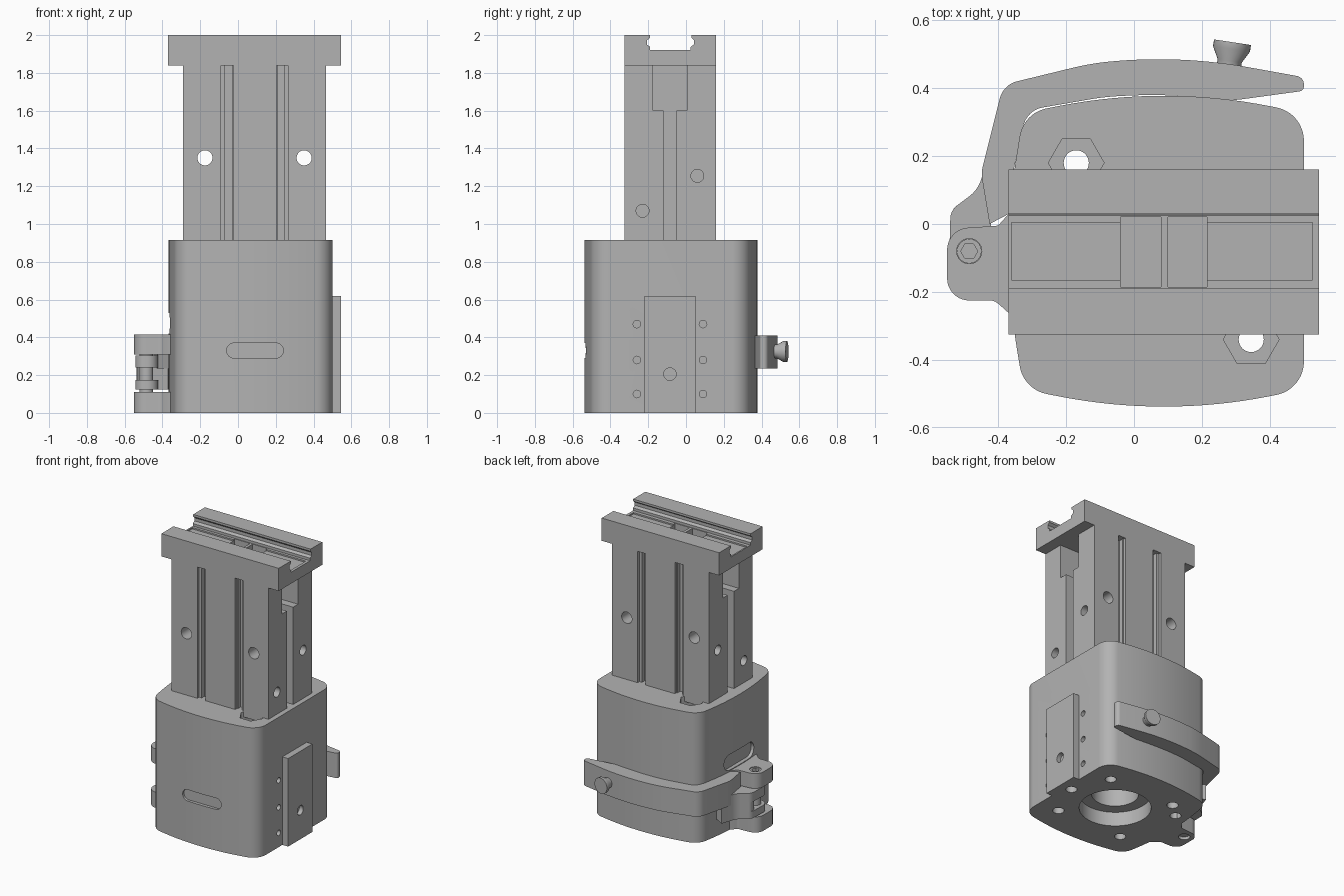
import bpy, bmesh, math
from mathutils import Vector

if "Cube" in bpy.data.objects:
    bpy.data.objects.remove(bpy.data.objects["Cube"], do_unlink=True)

GREY = (0.45, 0.45, 0.45, 1)
grey = bpy.data.materials.new("plain_grey")
grey.use_nodes = True
grey.diffuse_color = GREY
grey.node_tree.nodes["Principled BSDF"].inputs["Base Color"].default_value = GREY


def fillet(corners, steps=10):
    """Round each (x, y, radius) corner of a closed outline."""
    out, n = [], len(corners)
    for i, c in enumerate(corners):
        p = Vector(c[:2])
        r = c[2] if len(c) > 2 else 0
        a = (Vector(corners[i - 1][:2]) - p).normalized()
        b = (Vector(corners[(i + 1) % n][:2]) - p).normalized()
        if r == 0:
            out.append(p)
            continue
        half = a.angle(b) / 2
        centre = p + (a + b).normalized() * (r / math.sin(half))
        start = p + a * (r / math.tan(half)) - centre
        end = p + b * (r / math.tan(half)) - centre
        for k in range(steps + 1):
            t = k / steps
            sweep = math.pi - 2 * half
            v = (start * math.sin((1 - t) * sweep) + end * math.sin(t * sweep)) / math.sin(sweep)
            out.append(centre + v)
    return out


def rect(x0, x1, y0, y1, r=0):
    return fillet([(x0, y0, r), (x1, y0, r), (x1, y1, r), (x0, y1, r)])


def ring(x, y, r, sides=32):
    return [(x + r * math.cos(math.tau * k / sides), y + r * math.sin(math.tau * k / sides))
            for k in range(sides)]


def prism(name, outline, lo, hi, axis="z"):
    """Extrude a flat outline between lo and hi along an axis."""
    place = {"x": lambda a, b, c: (c, a, b), "y": lambda a, b, c: (a, c, b),
             "z": lambda a, b, c: (a, b, c)}[axis]
    bm = bmesh.new()
    low = [bm.verts.new(place(p[0], p[1], lo)) for p in outline]
    high = [bm.verts.new(place(p[0], p[1], hi)) for p in outline]
    bm.faces.new(low)
    bm.faces.new(high)
    n = len(outline)
    for i in range(n):
        j = (i + 1) % n
        bm.faces.new((low[i], low[j], high[j], high[i]))
    bmesh.ops.recalc_face_normals(bm, faces=bm.faces)
    mesh = bpy.data.meshes.new(name)
    bm.to_mesh(mesh)
    bm.free()
    mesh.materials.append(grey)
    obj = bpy.data.objects.new(name, mesh)
    bpy.context.collection.objects.link(obj)
    return obj


def activate(obj):
    bpy.ops.object.select_all(action="DESELECT")
    obj.select_set(True)
    bpy.context.view_layer.objects.active = obj


def cut(obj, *prism_args):
    cutter = prism("cutter", *prism_args)
    cutter.hide_render = True
    mod = obj.modifiers.new("cut", "BOOLEAN")
    mod.operation, mod.solver, mod.object = "DIFFERENCE", "EXACT", cutter
    activate(obj)
    bpy.ops.object.modifier_apply(modifier=mod.name)
    bpy.data.objects.remove(cutter, do_unlink=True)


# Main housing with bowed sides
body = prism("body", fillet([
    (0.5, 0.327, 0.1), (0.09, 0.408, 1.6), (-0.325, 0.327, 0.1), (-0.392, -0.08, 1.8),
    (-0.325, -0.487, 0.1), (0.09, -0.568, 1.6), (0.5, -0.487, 0.1)], 16), 0, 0.915)
cut(body, ring(0.09, -0.08, 0.23, 48), -0.1, 0.1)
cut(body, ring(0.09, -0.08, 0.15, 48), -0.1, 0.35)
for x, y in ((-0.17, 0.18), (0.345, -0.34)):
    cut(body, ring(x, y, 0.082, 6), 0.84, 1)
    cut(body, ring(x, y, 0.037), -0.1, 1)
for x, y in ((0.345, 0.18), (0.455, -0.08), (-0.17, -0.34), (-0.27, 0.09)):
    cut(body, ring(x, y, 0.036), -0.1, 0.12)
for y in (-0.26, 0.09):
    for z in (0.1, 0.28, 0.47):
        cut(body, ring(y, z, 0.02, 16), 0.46, 0.6, "x")
cut(body, rect(-0.06, 0.24, 0.29, 0.37, 0.0399), -0.6, -0.515, "y")
cut(body, rect(-0.24, 0.09, 0.42, 0.53, 0.0549), -0.45, -0.34, "x")

# Side mounting plate
plate = prism("side_plate", rect(-0.22, 0.05, 0, 0.62), 0.49, 0.545, "x")
cut(plate, ring(-0.085, 0.205, 0.033), 0.515, 0.6, "x")

# Column with grooves, side channels and cross holes
column = prism("column", rect(-0.29, 0.465, -0.325, 0.16), 0.88, 1.84)
for x0, x1, deep0, deep1 in ((-0.09, -0.025, -0.07, -0.032), (0.205, 0.265, 0.212, 0.245)):
    for face, inward in ((-0.325, 1), (0.16, -1)):
        for a, b, depth in ((x0, x1, 0.02), (deep0, deep1, 0.05)):
            ys = sorted((face - inward * 0.1, face + inward * depth))
            cut(column, rect(a, b, *ys), 0.915, 1.9)
for lo, hi in ((-0.4, -0.09), (0.265, 0.6)):
    cut(column, rect(-0.12, -0.05, 0.915, 1.7), lo, hi, "x")
    cut(column, rect(-0.175, 0.005, 1.6, 1.9), lo, hi, "x")
for x in (-0.175, 0.35):
    cut(column, ring(x, 1.35, 0.04), -0.5, 0.3, "y")
for y, z in ((0.06, 1.255), (-0.23, 1.07)):
    for lo, hi in ((-0.4, -0.12), (0.3, 0.6)):
        cut(column, ring(y, z, 0.034), lo, hi, "x")

# Head rail with an undercut slot
head = prism("head_rail", [
    (-0.325, 1.84), (0.16, 1.84), (0.16, 2), (0.03, 2), (0.03, 1.985), (0.042, 1.972),
    (0.042, 1.95), (0.025, 1.938), (0.025, 1.92), (-0.19, 1.92), (-0.19, 1.938),
    (-0.207, 1.95), (-0.207, 1.972), (-0.19, 1.985), (-0.19, 2), (-0.325, 2)],
    -0.37, 0.545, "x")
for x0, x1 in ((-0.36, -0.04), (0.215, 0.525)):
    cut(head, rect(x0, x1, -0.165, 0.005), 1.91, 1.95)
for x0, x1 in ((-0.04, 0.08), (0.1, 0.215)):
    cut(head, rect(x0, x1, -0.185, 0.02), 1.87, 1.95)

# Hinge lugs and pin
HX, HY = -0.485, -0.08
lug = fillet([(-0.3, 0.08), (-0.36, 0.04), (-0.40, -0.005, 0.02), (-0.55, -0.015, 0.065),
              (-0.55, -0.225, 0.065), (-0.41, -0.225, 0.04), (-0.36, -0.27), (-0.3, -0.3)])
for name, lo, hi in (("lower_lug", 0, 0.11), ("upper_lug", 0.31, 0.415)):
    part = prism(name, lug, lo, hi)
    cut(part, ring(HX, HY, 0.037), lo - 0.1, hi + 0.1)
pin = prism("hinge_pin", ring(HX, HY, 0.036), 0.02, 0.41)
cut(pin, ring(HX, HY, 0.025, 6), 0.37, 0.5)

# Swinging clamp arm with its knuckles
prism("clamp_arm", fillet([
    (0.5, 0.432, 0.025), (0.3, 0.468, 0.8), (0.09, 0.495, 1.5), (-0.13, 0.472, 0.8),
    (-0.385, 0.41, 0.07), (-0.45, 0.15, 0.1), (-0.425, 0.0), (-0.368, 0.03), (-0.352, 0.17),
    (-0.315, 0.335, 0.07), (-0.1, 0.372, 0.8), (0.09, 0.389, 1.5), (0.28, 0.362, 0.3),
    (0.5, 0.392, 0.015)]), 0.235, 0.41)
knuckle = fillet([(-0.425, 0.21), (-0.46, 0.1, 0.1), (-0.54, 0.04, 0.05), (-0.545, -0.14, 0.055),
                  (-0.425, -0.14, 0.055), (-0.42, 0.02), (-0.37, 0.03), (-0.355, 0.17)])
web = fillet([(-0.425, 0.21), (-0.46, 0.1, 0.1), (-0.54, 0.04, 0.03), (-0.53, 0.0),
              (-0.42, 0.02), (-0.37, 0.03), (-0.355, 0.17)])
prism("lower_knuckle", knuckle, 0.125, 0.175)
prism("knuckle_web", web, 0.17, 0.245)
prism("upper_knuckle", knuckle, 0.24, 0.305)

# Thumbscrew, turned profile pointing slightly sideways
profile = ((0, -0.16), (0.025, -0.16), (0.025, -0.085), (0.036, -0.08), (0.036, -0.055),
           (0.055, -0.02), (0.055, 0), (0, 0))
bm = bmesh.new()
chain = [bm.verts.new((r, 0, z)) for r, z in profile]
edges = [bm.edges.new(pair) for pair in zip(chain, chain[1:])]
bmesh.ops.spin(bm, geom=chain + edges, cent=(0, 0, 0), axis=(0, 0, 1), angle=math.tau, steps=32)
bmesh.ops.remove_doubles(bm, verts=bm.verts, dist=0.0001)
bmesh.ops.recalc_face_normals(bm, faces=bm.faces)
mesh = bpy.data.meshes.new("thumbscrew")
bm.to_mesh(mesh)
bm.free()
mesh.materials.append(grey)
screw = bpy.data.objects.new("thumbscrew", mesh)
screw.location = (0.29, 0.535, 0.325)
screw.rotation_euler = Vector((0.15, 0.99, 0)).to_track_quat("Z", "Y").to_euler()
bpy.context.collection.objects.link(screw)

# Smooth the rounded walls, keep the edges crisp
for obj in [o for o in bpy.context.collection.objects if o.type == "MESH" and grey.name in o.data.materials]:
    activate(obj)
    bpy.ops.object.shade_smooth_by_angle(angle=math.radians(30))
